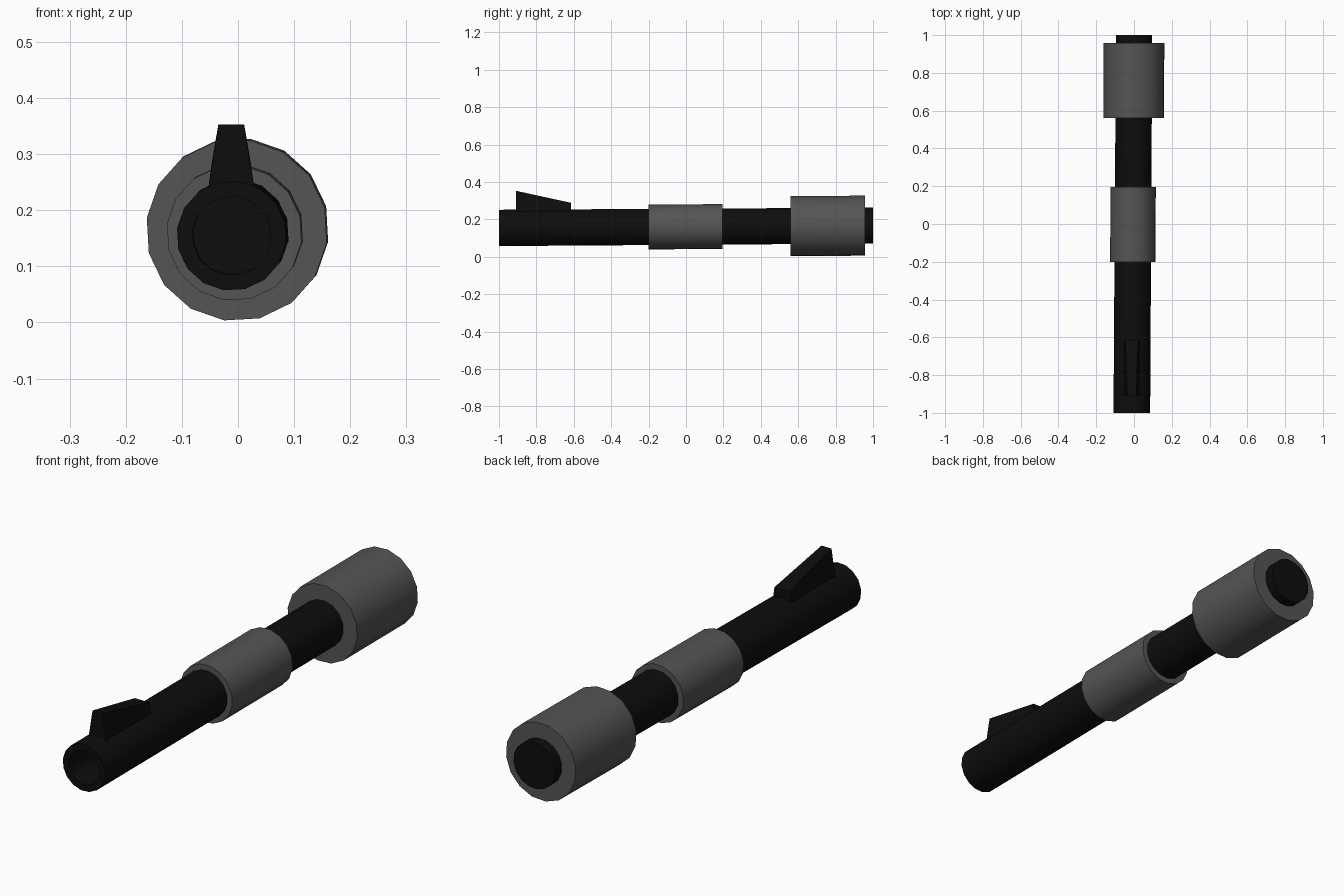
import bpy, bmesh, math

if "Cube" in bpy.data.objects:
    bpy.data.objects.remove(bpy.data.objects["Cube"])

SIDES = 16
TURN = math.radians(-8)


def material(name, v):
    m = bpy.data.materials.new(name)
    m.diffuse_color = (v, v, v, 1)
    m.use_nodes = True
    m.node_tree.nodes["Principled BSDF"].inputs["Base Color"].default_value = m.diffuse_color
    return m


black = material("black", 0.004)
grey = material("dark_grey", 0.09)


def axis(y):
    # The whole barrel leans very slightly to the right and upwards
    return -0.0115 + 0.006 * (y + 1), 0.1545 + 0.0062 * (y + 1)


def finish(name, bm, mat, smooth=True):
    bmesh.ops.recalc_face_normals(bm, faces=bm.faces)
    me = bpy.data.meshes.new(name)
    bm.to_mesh(me)
    bm.free()
    ob = bpy.data.objects.new(name, me)
    bpy.context.collection.objects.link(ob)
    me.materials.append(mat)
    if smooth:
        bpy.ops.object.select_all(action='DESELECT')
        ob.select_set(True)
        bpy.context.view_layer.objects.active = ob
        bpy.ops.object.shade_smooth_by_angle(angle=math.radians(35))
    return ob


def lathe(name, profile, mat):
    # Rings of (radius, y) joined along the tilted axis, capped at both ends
    bm = bmesh.new()
    rings = []
    for r, y in profile:
        cx, cz = axis(y)
        ring = []
        for i in range(SIDES):
            a = TURN + i * math.tau / SIDES
            ring.append(bm.verts.new((cx + r * math.cos(a), y, cz + r * math.sin(a))))
        rings.append(ring)
    for a, b in zip(rings, rings[1:]):
        for i in range(SIDES):
            j = (i + 1) % SIDES
            bm.faces.new((a[i], a[j], b[j], b[i]))
    bm.faces.new(rings[0])
    bm.faces.new(rings[-1])
    return finish(name, bm, mat)


# Barrel with a bore at the muzzle
lathe("barrel", [(0.07, -0.8), (0.07, -1), (0.098, -1), (0.097, 1)], black)

# Two thick sleeves
lathe("middle_sleeve", [(0.121, -0.2), (0.121, 0.195)], grey)
lathe("rear_sleeve", [(0.162, 0.56), (0.162, 0.957)], grey)

# Front sight: trapezoid section, tall at the front and sloping down to the rear
bm = bmesh.new()
ends = []
for y, top_half, top_z in ((-0.91, 0.023, 0.353), (-0.615, 0.034, 0.289)):
    cx = -0.012
    ends.append([bm.verts.new((cx + dx, y, z)) for dx, z in
                 ((-0.043, 0.225), (0.043, 0.225), (top_half, top_z), (-top_half, top_z))])
for i in range(4):
    j = (i + 1) % 4
    bm.faces.new((ends[0][i], ends[0][j], ends[1][j], ends[1][i]))
for e in ends:
    bm.faces.new(e)
finish("front_sight", bm, black, smooth=False)
